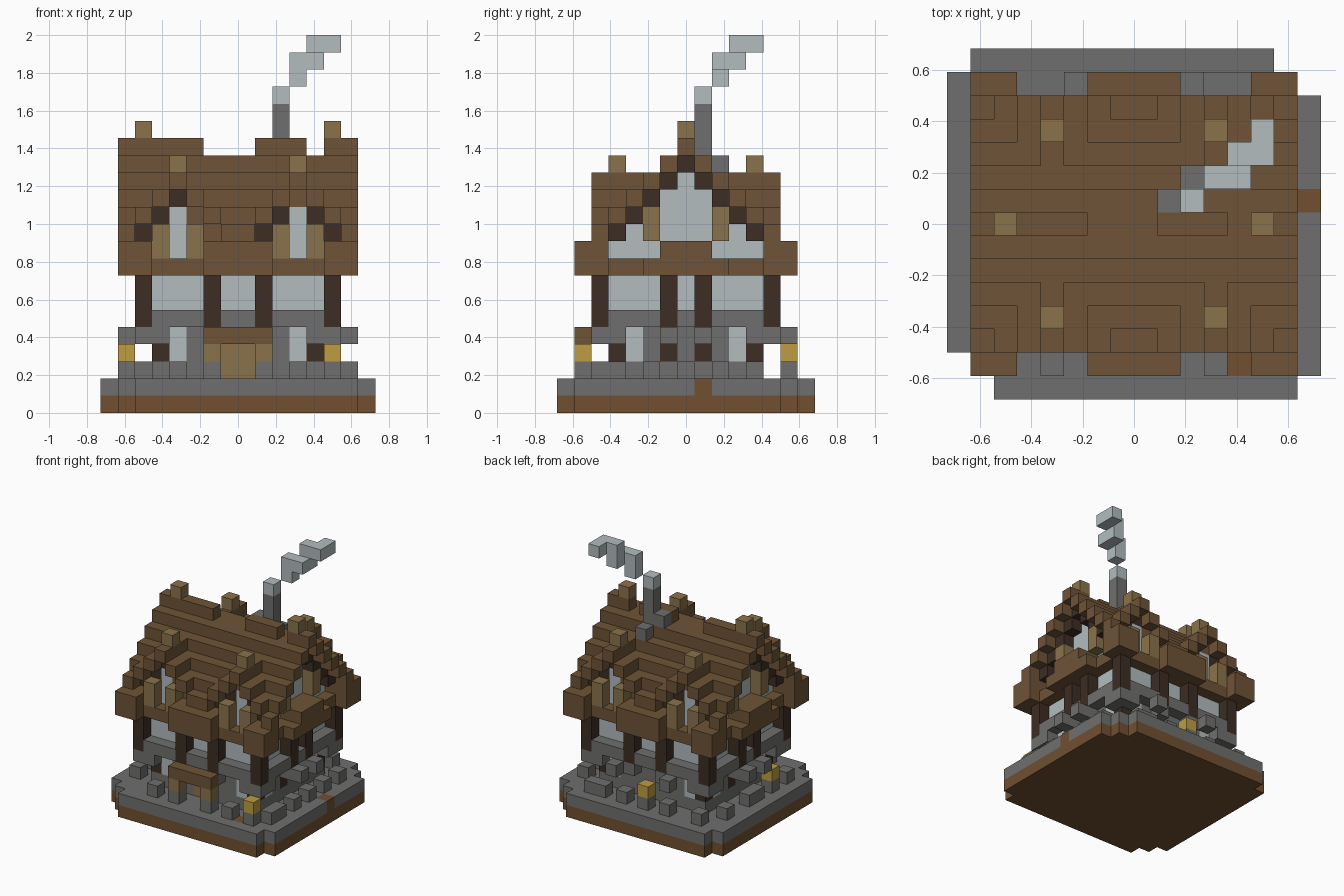
import bpy, bmesh

cube = bpy.data.objects.get("Cube")
if cube:
    bpy.data.objects.remove(cube, do_unlink=True)

U = 1 / 11          # edge of one block
NX, NY = 16, 15     # footprint in blocks

COLORS = {
    "earth": (0.165, 0.080, 0.031),
    "stone": (0.159, 0.159, 0.156),
    "roof_wood": (0.156, 0.087, 0.038),
    "dark_timber": (0.045, 0.026, 0.017),
    "light_wood": (0.254, 0.171, 0.070),
    "pale_plaster": (0.445, 0.503, 0.521),
    "lantern_yellow": (0.515, 0.337, 0.055),
}
MATS = {}
for name, rgb in COLORS.items():
    m = bpy.data.materials.new(name)
    m.use_nodes = True
    m.diffuse_color = (*rgb, 1)
    bsdf = m.node_tree.nodes["Principled BSDF"]
    bsdf.inputs["Base Color"].default_value = (*rgb, 1)
    bsdf.inputs["Roughness"].default_value = 0.9
    MATS[name] = m

cells = {}


def span(v):
    return range(v[0], v[1] + 1) if isinstance(v, tuple) else (v,)


def put(part, mat, xs, ys, zs, mirror=""):
    """Fill a box of blocks, optionally mirrored in x and y; mat None clears."""
    for i in span(xs):
        for j in span(ys):
            for k in span(zs):
                for a in {i, NX - 1 - i} if "x" in mirror else {i}:
                    for b in {j, NY - 1 - j} if "y" in mirror else {j}:
                        if mat:
                            cells[a, b, k] = (part, mat)
                        else:
                            cells.pop((a, b, k), None)


# Ground slab with clipped corners
for k, mat in enumerate(("earth", "stone")):
    put("ground", mat, (1, 14), (1, 13), k)
    put("ground", mat, 0, (2, 13), k)
    put("ground", mat, 15, (1, 12), k)
    put("ground", mat, (2, 14), 0, k)
    put("ground", mat, (1, 13), 14, k)
for i, j in ((4, 1), (12, 1), (15, 8)):
    put("ground", "earth", i, j, 1)

# Lower stone storey with timber uprights and windows
put("lower_wall", "stone", (3, 12), (3, 11), (2, 5))
put("lower_posts", "dark_timber", 3, 3, 3, "xy")
put("lower_posts", "dark_timber", 3, 6, 3, "xy")
put("lower_windows", "pale_plaster", 4, 3, (3, 4), "xy")
put("lower_windows", "pale_plaster", 3, 4, (3, 4), "xy")

# Jettied stone course and its corbels
put("stone_course", "stone", (2, 13), 2, 5, "y")
put("stone_course", "stone", 2, (2, 12), 5, "x")
for i, j in ((2, 2), (3, 2), (6, 2), (2, 3), (2, 6)):
    put("corbels", "stone", i, j, 4, "xy")
for i, j in ((1, 6), (1, 8), (14, 6), (14, 8), (5, 13), (10, 13)):
    put("corbels", "stone", i, j, 4)

# Upper plaster storey with outer timber posts
put("upper_wall", "pale_plaster", (3, 12), (3, 11), (6, 8))
for i, j in ((2, 2), (6, 2), (2, 6)):
    put("upper_posts", "dark_timber", i, j, (5, 7), "xy")

# Floor beam around the eaves
put("floor_beam", "roof_wood", (1, 14), 2, 8, "y")
put("floor_beam", "roof_wood", 2, (2, 12), 8, "x")
put("floor_beam", "roof_wood", 1, (5, 9), 8, "x")

# Stepped main roof, plaster gables and dark bargeboards
for j in range(2, 13):
    top = 15 - abs(j - 7)
    if 3 <= j <= 11:
        put("gable_wall", "pale_plaster", (3, 12), j, (9, top - 1))
        put("bargeboard", "dark_timber", 2, j, top - 1, "x")
    if j != 7:
        put("main_roof", "roof_wood", (1, 14), j, top)
put("main_roof", "roof_wood", (3, 12), 7, 14)
for xs in ((1, 5), (9, 11), (13, 14)):
    put("ridge", "roof_wood", xs, 7, 15)
put("ridge_finials", "light_wood", 2, 7, 16, "x")
for xs in ((1, 2), (6, 7)):
    put("eaves", "roof_wood", xs, 1, (8, 9), "xy")
    put("eaves", "roof_wood", xs, 2, 9, "xy")

# Gable details: balcony beam, window posts, small niches
put("balcony_beam", "roof_wood", 1, (6, 8), 9, "x")
put("balcony_beam", "roof_wood", 2, (6, 8), 9, "x")
put("gable_posts", "light_wood", 2, 5, (10, 11), "xy")
put("gable_niches", "stone", 3, 4, 9, "xy")

# Four dormers
for d in range(-2, 3):
    i, top = 4 + d, 13 - abs(d)
    put("dormer", None, i, 2, (10, top - 1), "xy")
    put("dormer_roof", "roof_wood", i, (2, 5 - abs(d)), top, "xy")
    if abs(d) < 2:
        for j in range(3, 6 - abs(d)):
            put("dormer_wall", "pale_plaster", i, j, (9, top - 1), "xy")
    put("dormer_trim", "dark_timber", i, 3, top - 1, "xy")
put("dormer_posts", "light_wood", 3, 2, (9, 10), "xy")
put("dormer_posts", "light_wood", 5, 2, (9, 10), "xy")
put("dormer_finials", "light_wood", 4, 3, 14, "xy")
# Patched trim, repeated at the opposite corner
for i, j, k in ((5, 3, 11), (6, 3, 10), (11, 3, 12)):
    put("dormer_patches", "roof_wood", i, j, k)
    put("dormer_patches", "roof_wood", NX - 1 - i, NY - 1 - j, k)

# Porch and door
put("door", "light_wood", (7, 8), 3, (2, 3))
put("porch_footings", "stone", 6, 1, 2, "x")
put("porch_posts", "light_wood", 6, 1, 3, "x")
put("porch_roof", "roof_wood", (6, 9), 1, 4)

# Loose stones around the house
for i in (4, 11, 13):
    put("stones", "stone", i, 1, 2)
for i in (2, 5, 7, 9, 11, 12):
    put("stones", "stone", i, 13, 2)
for j in (2, 3, 5, 7, 9, 11):
    put("stones", "stone", 14, j, 2)
for j in (3, 5, 7, 8, 11):
    put("stones", "stone", 1, j, 2)

# Lanterns on stones
for i, j in ((13, 1), (7, 13), (1, 5)):
    put("lanterns", "lantern_yellow", i, j, 3)

# Chimney and smoke
put("chimney", "stone", 10, 8, (14, 17))
put("chimney", "stone", 9, 8, 15)
put("chimney", "stone", 10, 9, 14)
for block in ((10, 8, 18), (11, 9, 19), (11, 9, 20), (12, 9, 20),
              (12, 10, 20), (12, 10, 21), (13, 10, 21), (13, 11, 21)):
    put("smoke", "pale_plaster", *block)


def build(part):
    """Skin the exposed sides of one part's blocks."""
    bm = bmesh.new()
    verts, names = {}, []

    def vert(p):
        if p not in verts:
            verts[p] = bm.verts.new(((p[0] - NX / 2) * U, (p[1] - NY / 2) * U, p[2] * U))
        return verts[p]

    for c, (owner, mat) in cells.items():
        if owner != part:
            continue
        if mat not in names:
            names.append(mat)
        for axis in range(3):
            for side in (0, 1):
                near = list(c)
                near[axis] += 2 * side - 1
                if tuple(near) in cells:
                    continue
                ring = []
                for s, t in ((0, 0), (1, 0), (1, 1), (0, 1)):
                    p = list(c)
                    p[axis] += side
                    p[(axis + 1) % 3] += s
                    p[(axis + 2) % 3] += t
                    ring.append(vert(tuple(p)))
                face = bm.faces.new(ring if side else ring[::-1])
                face.material_index = names.index(mat)
    mesh = bpy.data.meshes.new(part)
    bm.to_mesh(mesh)
    bm.free()
    for n in names:
        mesh.materials.append(MATS[n])
    bpy.context.scene.collection.objects.link(bpy.data.objects.new(part, mesh))


for part in sorted({owner for owner, _ in cells.values()}):
    build(part)
